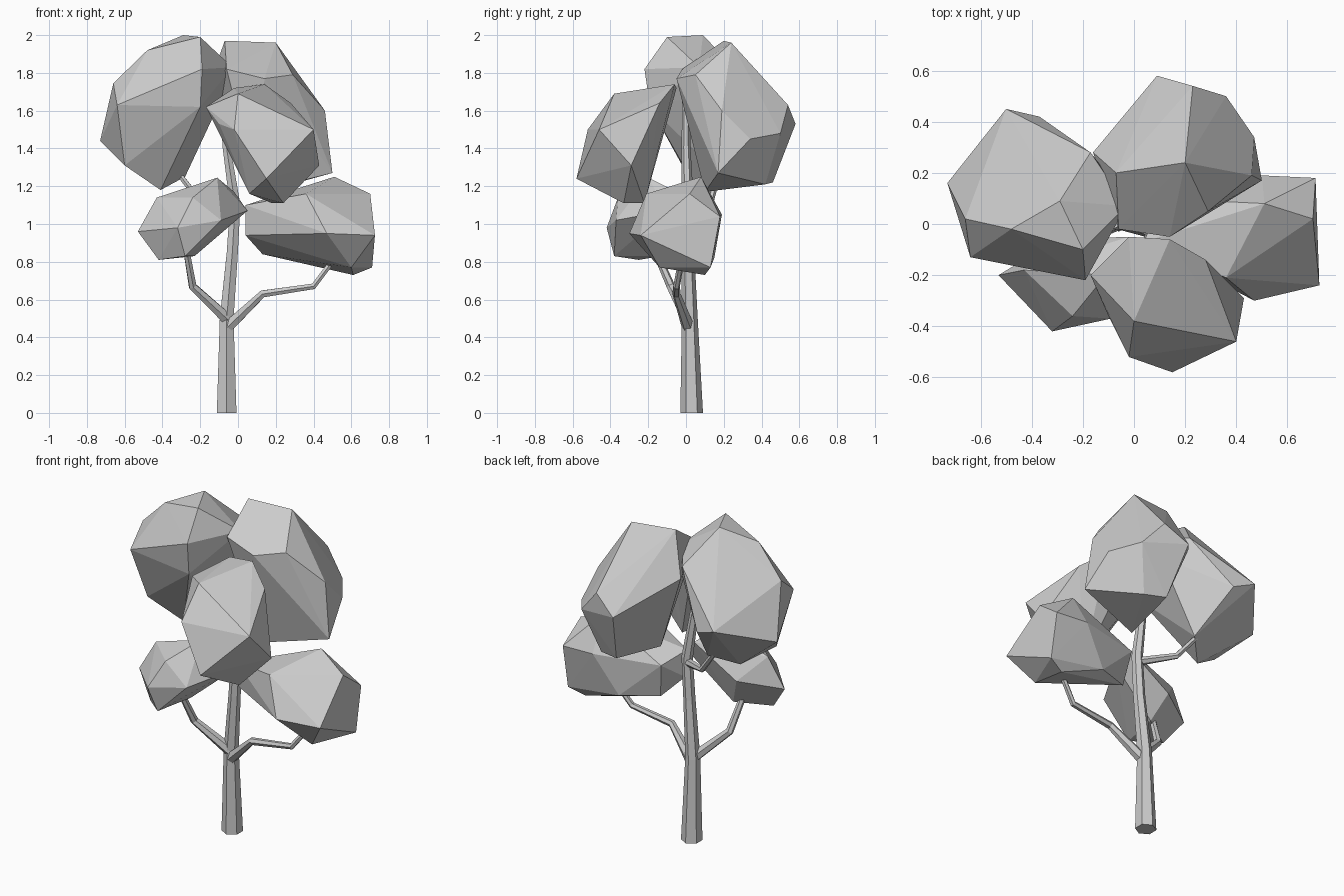
import bpy, bmesh, math
from mathutils import Vector


def finish(bm, name):
    bmesh.ops.recalc_face_normals(bm, faces=bm.faces)
    mesh = bpy.data.meshes.new(name)
    bm.to_mesh(mesh)
    bm.free()
    obj = bpy.data.objects.new(name, mesh)
    bpy.context.collection.objects.link(obj)
    return obj


def limb(name, path, sides=6):
    """Faceted tapering tube through (x, y, z, radius) stations."""
    bm = bmesh.new()
    pts = [Vector(p[:3]) for p in path]
    rings = []
    for i, p in enumerate(pts):
        d = (pts[min(i + 1, len(pts) - 1)] - pts[max(i - 1, 0)]).normalized()
        if p.z == 0:
            d = Vector((0, 0, 1))
        u = Vector((0, 1, 0)).cross(d).normalized()
        v = d.cross(u)
        r = path[i][3]
        rings.append([bm.verts.new(p + r * (math.sin(a) * u + math.cos(a) * v))
                      for a in (2 * math.pi * k / sides for k in range(sides))])
    for a, b in zip(rings, rings[1:]):
        for k in range(sides):
            n = (k + 1) % sides
            bm.faces.new((a[k], a[n], b[n], b[k]))
    bm.faces.new(rings[0])
    bm.faces.new(rings[-1])
    return finish(bm, name)


def leaf_mass(name, corners):
    """Faceted clump of leaves: the hull round a few corner points."""
    bm = bmesh.new()
    for c in corners:
        bm.verts.new(c)
    bmesh.ops.convex_hull(bm, input=bm.verts)
    loose = [v for v in bm.verts if not v.link_faces]
    bmesh.ops.delete(bm, geom=loose, context='VERTS')
    return finish(bm, name)


# Trunk and branches
limb("trunk", [(-.06, .03, 0, .06), (-.06, .02, .5, .042), (-.03, .01, .85, .034),
               (-.015, .01, 1.1, .032), (-.06, 0, 1.4, .024), (-.08, 0, 1.66, .02)])
limb("left_low_branch", [(-.06, .01, .5, .034), (-.24, -.08, .67, .023), (-.28, -.18, .9, .018)])
limb("right_low_branch", [(-.05, .01, .46, .034), (.13, -.05, .63, .022),
                          (.4, -.05, .67, .018), (.52, -.02, .83, .016)])
limb("left_high_branch", [(-.02, .01, 1.07, .025), (-.2, .13, 1.12, .018), (-.34, .18, 1.3, .015)])

# Leaf clumps
leaf_mass("upper_left_leaves", [
    (-.29, .09, 2.0), (-.2, -.1, 1.99), (-.48, -.02, 1.92), (-.66, .02, 1.745),
    (-.64, -.13, 1.63), (-.73, .16, 1.44), (-.6, -.02, 1.31), (-.41, .06, 1.18),
    (-.28, .19, 1.25), (-.5, .45, 1.55), (-.37, .42, 1.5), (-.17, .28, 1.8),
    (-.19, -.22, 1.82), (-.2, -.19, 1.62), (-.03, .07, 1.83), (-.07, .15, 1.7)])
leaf_mass("back_leaves", [
    (-.07, .2, 1.97), (.2, .24, 1.96), (-.16, .28, 1.72), (.09, .58, 1.53),
    (.23, .54, 1.63), (.36, .5, 1.48), (.47, .34, 1.45), (.46, .19, 1.6),
    (.5, .17, 1.27), (.28, .42, 1.21), (.15, .46, 1.22), (.1, .1, 1.17),
    (-.06, -.02, 1.82), (.29, .05, 1.79), (.14, -.05, 1.77)])
leaf_mass("front_leaves", [
    (-.17, -.2, 1.62), (-.02, -.05, 1.72), (.14, -.06, 1.74), (0, -.38, 1.69),
    (.28, -.14, 1.64), (-.02, -.52, 1.5), (.15, -.58, 1.24), (.4, -.46, 1.5),
    (.43, -.29, 1.31), (.24, -.33, 1.11), (.06, -.4, 1.16), (.18, -.22, 1.11),
    (-.1, -.36, 1.53)])
leaf_mass("right_low_leaves", [
    (.04, -.07, 1.1), (.04, -.05, .94), (.13, .06, .84), (.1, .1, 1.05),
    (.51, .08, 1.25), (.5, .19, 1.05), (.7, .02, 1.16), (.71, .18, 1.04),
    (.725, -.24, .94), (.71, .13, .77), (.61, .1, .73), (.6, -.14, .77),
    (.47, -.3, .95), (.36, -.21, 1.16), (.35, .15, .82)])
leaf_mass("left_low_leaves", [
    (-.53, -.2, .96), (-.43, -.18, 1.14), (-.11, -.2, 1.245), (.05, -.1, 1.07),
    (-.02, -.05, 1.17), (-.23, -.13, .83), (-.42, -.25, .81), (-.32, -.42, .98),
    (-.28, -.38, .83), (-.09, -.37, 1.02), (-.24, -.36, 1.14), (-.3, -.06, 1.0)])
